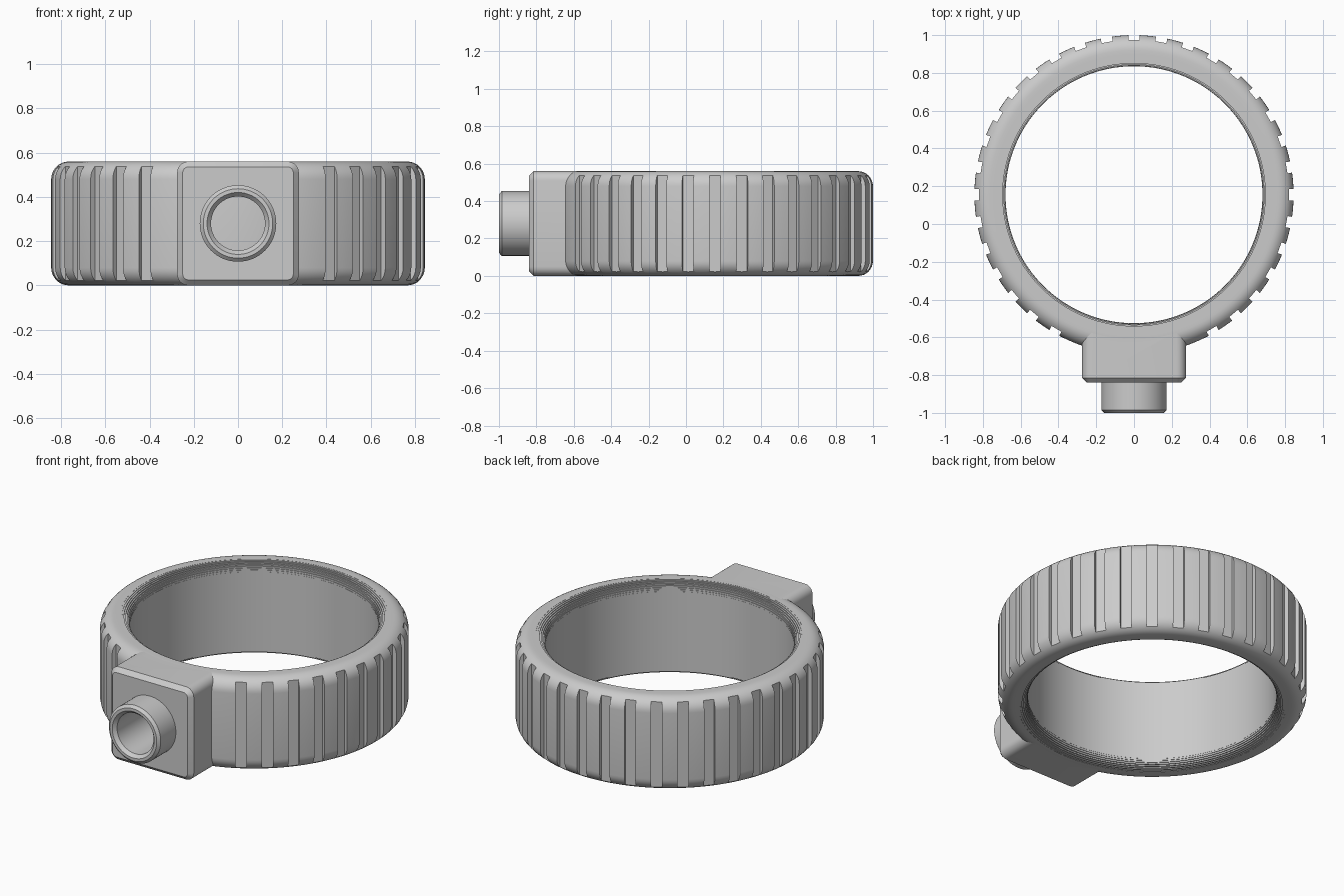
import bpy, bmesh, math
from mathutils import Matrix, Vector

if "Cube" in bpy.data.objects:
    bpy.data.objects.remove(bpy.data.objects["Cube"], do_unlink=True)

H = 0.56             # overall height
R = 0.845            # outer ring radius
CY = 0.155           # ring centre on y
ROUND = 0.08         # outer edge rounding
BORE = 0.68          # inner ring radius
LIP = 0.065          # size of the stepped inner lip

grey = bpy.data.materials.new("warm grey plastic")
grey.use_nodes = True
grey.diffuse_color = (0.6, 0.6, 0.6, 1)
grey.node_tree.nodes["Principled BSDF"].inputs["Base Color"].default_value = (0.6, 0.6, 0.6, 1)


def finish(name, bm, matrix=Matrix()):
    """Turn a bmesh into a named object with the shared material."""
    bmesh.ops.transform(bm, matrix=matrix, verts=bm.verts)
    bmesh.ops.recalc_face_normals(bm, faces=bm.faces)
    mesh = bpy.data.meshes.new(name)
    bm.to_mesh(mesh)
    bm.free()
    mesh.materials.append(grey)
    obj = bpy.data.objects.new(name, mesh)
    bpy.context.collection.objects.link(obj)
    return obj


def lathe(name, profile, steps, matrix, closed):
    """Revolve (radius, height) points around z."""
    bm = bmesh.new()
    verts = [bm.verts.new((r, 0, h)) for r, h in profile]
    pairs = list(zip(verts, verts[1:]))
    if closed:
        pairs.append((verts[-1], verts[0]))
    edges = [bm.edges.new(p) for p in pairs]
    bmesh.ops.spin(bm, geom=verts + edges, cent=(0, 0, 0), axis=(0, 0, 1),
                   angle=math.tau, steps=steps)
    bmesh.ops.remove_doubles(bm, verts=bm.verts, dist=1e-5)
    return finish(name, bm, matrix)


def cut(obj, cutter):
    """Subtract the cutter, bake the result and remove the cutter."""
    cutter.hide_render = True
    mod = obj.modifiers.new("cut", "BOOLEAN")
    mod.operation = "DIFFERENCE"
    mod.solver = "EXACT"
    mod.object = cutter
    bpy.context.view_layer.update()
    graph = bpy.context.evaluated_depsgraph_get()
    baked = bpy.data.meshes.new_from_object(obj.evaluated_get(graph))
    obj.modifiers.clear()
    obj.data = baked
    bpy.data.objects.remove(cutter, do_unlink=True)


def smooth(obj):
    bpy.ops.object.select_all(action="DESELECT")
    obj.select_set(True)
    bpy.context.view_layer.objects.active = obj
    bpy.ops.object.shade_smooth_by_angle(angle=math.radians(28))


def arc(cx, cy, r, start, end, n):
    """Points on an arc, angles in degrees."""
    angles = [math.radians(start + (end - start) * i / n) for i in range(n + 1)]
    return [(cx + r * math.cos(a), cy + r * math.sin(a)) for a in angles]


# Grip ring: rounded outside edges, finely stepped lip at both ends of the bore
lip = arc(BORE + LIP, H - LIP, LIP, 90, 180, 9)
steps = [lip[0]]
for (r0, z0), (r1, z1) in zip(lip, lip[1:]):
    steps += [(r1, z0), (r1, z1)]
upper = arc(R - ROUND, H - ROUND, ROUND, 0, 90, 8) + steps
profile = upper + [(r, H - z) for r, z in reversed(upper)]
at_ring = Matrix.Translation((0, CY, 0))
ring = lathe("grip_ring", profile, 180, at_ring, True)

# Grip grooves every ten degrees, left out behind the block
bm = bmesh.new()
for i in range(3, 34):
    spin = Matrix.Rotation(math.radians(i * 10 - 90), 4, "Z")
    place = at_ring @ spin @ Matrix.Translation((R + 0.025, 0, H / 2))
    bmesh.ops.create_cube(bm, size=1, matrix=place @ Matrix.Diagonal((0.1, 0.06, 1, 1)))
cut(ring, finish("groove_cutter", bm))

# Mounting block: rounded rectangle with a chamfered front
HALF = 0.275
CORNER = 0.05
bm = bmesh.new()
loops = []
for y, inset in ((-0.5, 0), (-0.815, 0), (-0.84, 0.025)):
    w, h, r = HALF - CORNER, H / 2 - CORNER, CORNER - inset
    pts = (arc(w, h, r, 0, 90, 6) + arc(-w, h, r, 90, 180, 6)
           + arc(-w, -h, r, 180, 270, 6) + arc(w, -h, r, 270, 360, 6))
    loops.append([bm.verts.new((x, y, z + H / 2)) for x, z in pts])
for a, b in zip(loops, loops[1:]):
    for i in range(len(a)):
        j = (i + 1) % len(a)
        bm.faces.new((a[i], a[j], b[j], b[i]))
bm.faces.new(loops[0])
bm.faces.new(loops[-1])
block = finish("mounting_block", bm)


def cylinder(name, radius, depth, matrix):
    bm = bmesh.new()
    bmesh.ops.create_cone(bm, cap_ends=True, segments=96, radius1=radius,
                          radius2=radius, depth=depth)
    return finish(name, bm, matrix)


# The block stops inside the ring wall and is drilled for the nozzle
cut(block, cylinder("ring_clearance", R - ROUND - 0.002, 2, at_ring))
to_front = Matrix.Translation((0, 0, H / 2)) @ Matrix.Rotation(math.pi / 2, 4, "X")
cut(block, cylinder("nozzle_drill", 0.15, 0.4, to_front @ Matrix.Translation((0, 0, 0.84))))

# Nozzle: short tube with chamfered rims and a blind bore
nozzle_profile = [(0, 0.67), (0.122, 0.67), (0.122, 0.98), (0.14, 1), (0.157, 1),
                  (0.173, 0.985), (0.173, 0.65), (0, 0.65)]
nozzle = lathe("nozzle", nozzle_profile, 64, to_front, False)

for part in (ring, block, nozzle):
    smooth(part)
